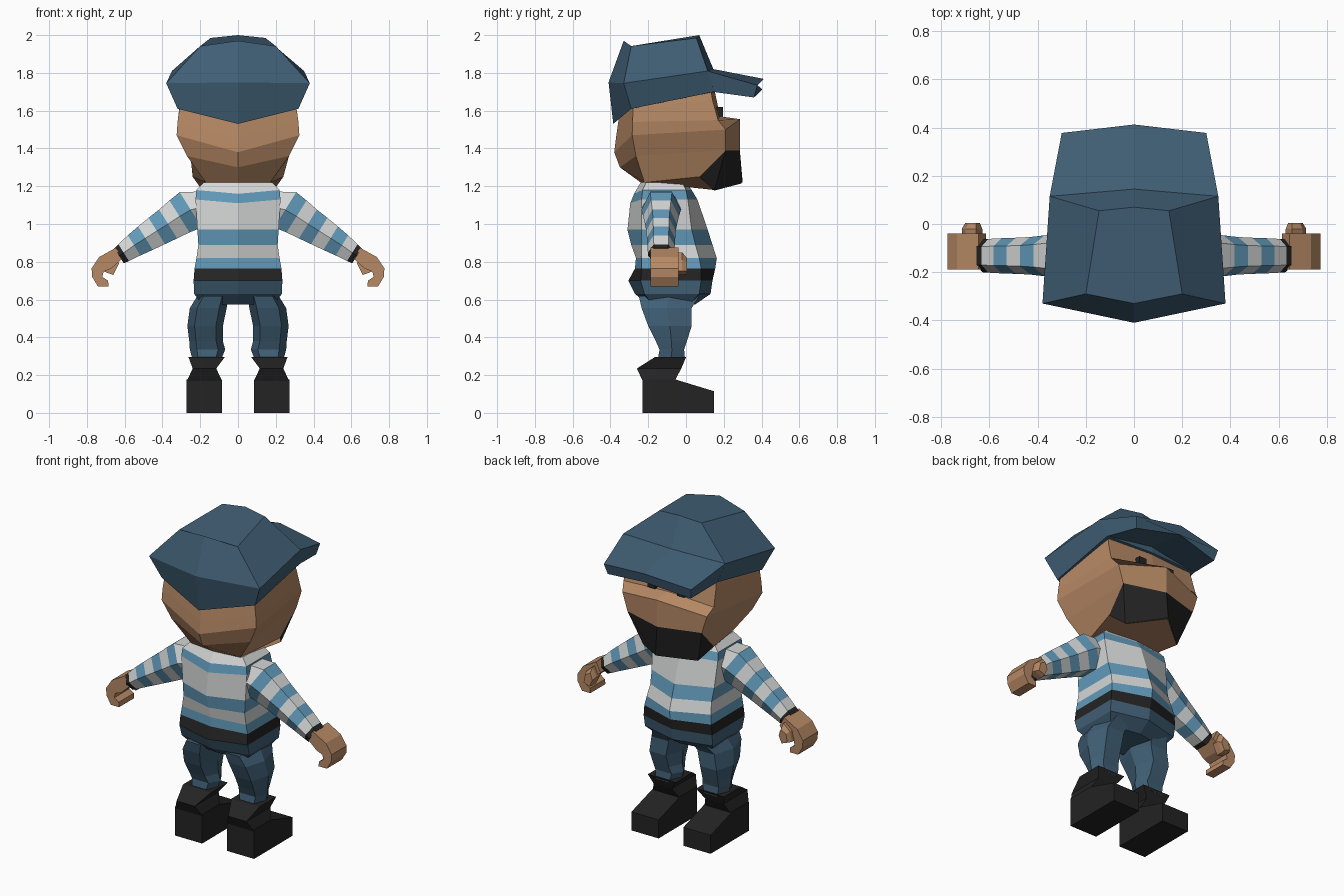
import bpy, bmesh, math

if "Cube" in bpy.data.objects:
    bpy.data.objects.remove(bpy.data.objects["Cube"], do_unlink=True)


def material(name, rgb):
    m = bpy.data.materials.new(name)
    m.use_nodes = True
    col = (*rgb, 1.0)
    m.diffuse_color = col
    b = m.node_tree.nodes["Principled BSDF"]
    b.inputs["Base Color"].default_value = col
    b.inputs["Roughness"].default_value = 0.9
    return m


NAVY = material("navy cloth", (0.052, 0.115, 0.180))
SKIN = material("skin", (0.47, 0.25, 0.130))
BLUE = material("light blue stripe", (0.120, 0.320, 0.490))
WHITE = material("white cloth", (0.66, 0.67, 0.67))
BLACK = material("black", (0.017, 0.017, 0.017))


def finish(name, bm, mats):
    bmesh.ops.remove_doubles(bm, verts=bm.verts, dist=0.0005)
    bmesh.ops.recalc_face_normals(bm, faces=bm.faces)
    me = bpy.data.meshes.new(name)
    bm.to_mesh(me)
    bm.free()
    for m in mats:
        me.materials.append(m)
    ob = bpy.data.objects.new(name, me)
    bpy.context.collection.objects.link(ob)
    return ob


def loft(name, rings, mats, pick=lambda band, seg: 0):
    """Skin closed rings of points; pick gives the material of each face."""
    bm = bmesh.new()
    vs = [[bm.verts.new(p) for p in r] for r in rings]
    n = len(rings[0])
    for i in range(len(vs) - 1):
        for j in range(n):
            k = (j + 1) % n
            f = bm.faces.new((vs[i][j], vs[i][k], vs[i + 1][k], vs[i + 1][j]))
            f.material_index = pick(i, j)
    bm.faces.new(vs[0]).material_index = pick(0, 0)
    bm.faces.new(vs[-1]).material_index = pick(len(vs) - 2, 0)
    return finish(name, bm, mats)


def full(half):
    """Complete a half ring whose first and last points lie on x = 0."""
    return half + [(-x, y, z) for x, y, z in half[-2:0:-1]]


def flip(ring, s):
    return [(x * s, y, z) for x, y, z in ring]


def box_ring(x0, x1, y0, y1, z):
    return [(x0, y0, z), (x1, y0, z), (x1, y1, z), (x0, y1, z)]


def hex_ring(x0, x1, y0, y1, z):
    xm, q, ym = (x0 + x1) / 2, (x1 - x0) * 0.3, (y0 + y1) / 2
    return [(xm - q, y0, z), (xm + q, y0, z), (x1, ym, z),
            (xm + q, y1, z), (xm - q, y1, z), (x0, ym, z)]


# Head: half rings run back centre, back corner, jaw, front corner, front centre
head = [
    [(0, -.33, 1.78), (.29, -.26, 1.78), (.28, .12, 1.78), (.28, .12, 1.78), (0, .13, 1.78)],
    [(0, -.36, 1.53), (.31, -.28, 1.61), (.305, .14, 1.66), (.305, .14, 1.66), (0, .155, 1.69)],
    [(0, -.37, 1.46), (.32, -.283, 1.54), (.31, .17, 1.55), (.31, .17, 1.55), (0, .18, 1.57)],
    [(0, -.38, 1.38), (.325, -.285, 1.47), (.29, .21, 1.50), (.29, .21, 1.50), (0, .285, 1.555)],
    [(0, -.35, 1.30), (.27, -.265, 1.36), (.255, .21, 1.39), (.255, .21, 1.39), (0, .285, 1.39)],
    [(0, -.24, 1.22), (.17, -.22, 1.22), (.24, .07, 1.25), (.19, .15, 1.18), (0, .30, 1.22)],
]
loft("head", [full(r) for r in head], [SKIN, BLACK],
     lambda b, j: 1 if b == 4 and 2 <= j <= 5 else 0)

# Beard underside
loft("beard_underside", [
    full([(0, .06, 1.225), (.235, .07, 1.245), (.188, .15, 1.177), (0, .295, 1.215)]),
    full([(0, .06, 1.235), (.235, .07, 1.252), (.188, .15, 1.185), (0, .295, 1.223)])],
    [BLACK])

# Eyes
for s, side in ((1, "left"), (-1, "right")):
    loft(side + "_eye", [flip(box_ring(.075, .125, .14, .197, z), s) for z in (1.57, 1.62)], [BLACK])

# Cap crown
cap = [
    [(0, -.385, 1.53), (.32, -.29, 1.61), (.32, .15, 1.70), (0, .165, 1.70)],
    [(0, -.41, 1.75), (.38, -.33, 1.745), (.35, .115, 1.81), (0, .145, 1.82)],
    [(0, -.33, 1.97), (.20, -.29, 1.942), (.145, .055, 1.985), (0, .07, 2.0)],
]
loft("cap_crown", [full(r) for r in cap], [NAVY])

# Cap brim: inner and outer sections
loft("cap_brim", [
    full([(0, .145, 1.82), (.35, .115, 1.81), (.32, .14, 1.70), (0, .15, 1.745)]),
    full([(0, .413, 1.768), (.30, .378, 1.735), (.285, .36, 1.67), (0, .405, 1.712)])],
    [NAVY])

# Torso: z, half width, back centre, back corner, front corner, front centre, back sag
torso = [
    (1.22, .18, -.24, -.21, -.02, .0, 0),
    (1.18, .22, -.275, -.23, .0, .03, .02),
    (1.13, .225, -.295, -.235, .01, .06, .02),
    (.97, .215, -.31, -.235, .03, .115, 0),
    (.89, .21, -.29, -.235, .05, .14, 0),
    (.82, .22, -.265, -.235, .07, .163, 0),
    (.765, .23, -.27, -.235, .08, .155, 0),
    (.70, .235, -.305, -.24, .08, .14, 0),
    (.63, .232, -.27, -.22, .07, .13, 0),
    (.575, .19, -.20, -.18, .02, .05, 0),
]


def torso_ring(z, w, bc, bk, fk, fc, sag):
    return full([(0, bc, z - sag), (w, bk, z), (w, fk, z), (0, fc, z)])


loft("striped_shirt", [torso_ring(*t) for t in torso[:8]], [WHITE, BLUE, BLACK],
     lambda b, j: 2 if b == 6 else b % 2)
loft("pants_hips", [torso_ring(*t) for t in torso[7:]], [NAVY])

# Arm stations: x, z, half thickness, half depth
arm = [(.15, 1.10, .085, .10), (.25, 1.075, .11, .105), (.31, 1.04, .10, .095),
       (.37, 1.0, .09, .085), (.43, .963, .082, .078), (.49, .925, .073, .075),
       (.55, .887, .063, .073), (.605, .848, .052, .07), (.63, .832, .047, .068)]
slope = math.radians(32)
HEX = [(1, 0), (.55, 1), (-.55, 1), (-1, 0), (-.55, -1), (.55, -1)]


def arm_ring(x, z, t, d):
    return [(x + b * t * math.sin(slope), -.132 + a * d, z + b * t * math.cos(slope))
            for a, b in HEX]


# Hand: curled side outline swept across its depth
hand = [(.615, .815), (.645, .875), (.735, .825), (.775, .765), (.772, .72), (.742, .67),
        (.685, .67), (.688, .70), (.718, .72), (.712, .748), (.67, .765)]

# Leg and boot sections: x0, x1, y0, y1, z
leg = [(.05, .215, -.25, .07, .62), (.06, .255, -.235, .03, .555), (.08, .268, -.20, .03, .46),
       (.08, .258, -.16, .005, .38), (.068, .255, -.14, -.01, .335), (.09, .24, -.15, -.005, .28)]
boot = [(.07, .262, -.165, 0, .295), (.115, .24, -.26, -.025, .235), (.085, .27, -.23, -.06, .17)]
foot = [(-.23, 0), (.147, 0), (.147, .115), (-.06, .178), (-.23, .178)]

for s, side in ((1, "left"), (-1, "right")):
    loft(side + "_sleeve", [flip(arm_ring(*a), s) for a in arm], [WHITE, BLUE, BLACK],
         lambda b, j: 2 if b == 7 else b % 2)
    loft(side + "_hand", [flip([(x, y, z) for x, z in hand], s) for y in (-.188, -.04)], [SKIN])
    thumb = [[(.63, y, .79), (.655, y, .85), (.70, y, .81), (.715, y, .75), (.66, y, .73)]
             for y in (-.06, -.02)]
    thumb.append([(.64, .005, .78), (.655, .005, .82), (.69, .005, .80),
                  (.70, .005, .75), (.66, .005, .735)])
    loft(side + "_thumb", [flip(r, s) for r in thumb], [SKIN])
    loft(side + "_pants_leg", [flip(hex_ring(*r), s) for r in leg], [NAVY])
    loft(side + "_boot_shaft", [flip(box_ring(*r), s) for r in boot], [BLACK])
    loft(side + "_boot_foot", [flip([(x, y, z) for y, z in foot], s) for x in (.085, .272)], [BLACK])
